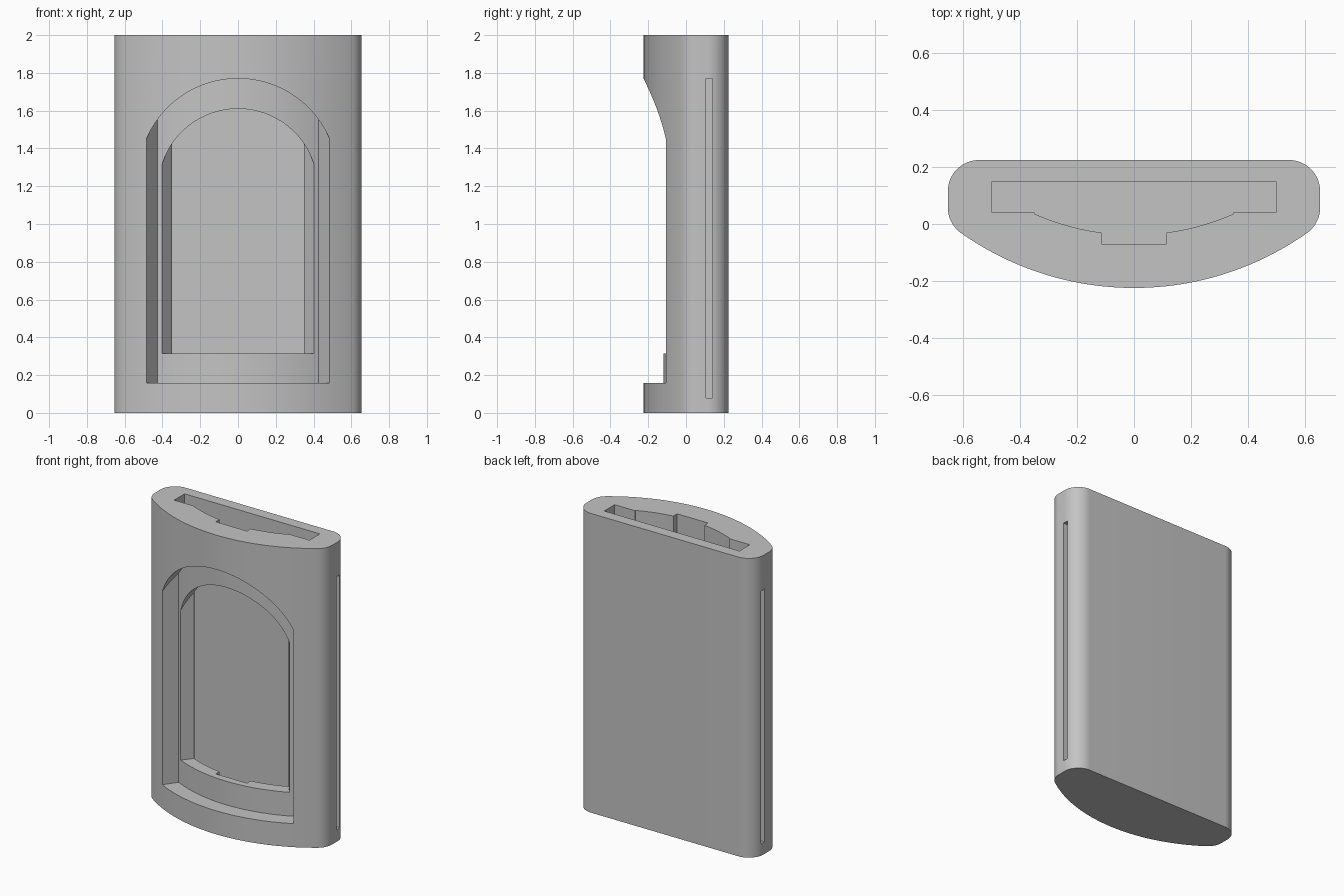
import bpy, bmesh
from math import sin, cos, asin, sqrt, radians, pi

cube = bpy.data.objects.get("Cube")
if cube:
    bpy.data.objects.remove(cube, do_unlink=True)

grey = bpy.data.materials.new("grey plastic")
grey.use_nodes = True
grey.diffuse_color = (0.55, 0.55, 0.55, 1)
grey.node_tree.nodes["Principled BSDF"].inputs["Base Color"].default_value = (0.55, 0.55, 0.55, 1)

CENTRE = 0.83                         # all curved front layers share this centre
OUTER, LEDGE, INNER = 1.055, 0.95, 0.868


def arc(cx, cy, r, a0, a1, n):
    return [(cx + r * cos(a0 + (a1 - a0) * i / n), cy + r * sin(a0 + (a1 - a0) * i / n))
            for i in range(n + 1)]


def front_arc(r, x0, x1, n):
    """Part of a front layer from x0 to x1."""
    return arc(0, CENTRE, r, asin(x0 / r) - pi / 2, asin(x1 / r) - pi / 2, n)


def mirrored(half):
    """Close a right-hand outline with its mirror image."""
    return half + [(-x, y) for x, y in reversed(half) if abs(x) > 1e-6]


def prism(name, outline, low, high, along_y=False):
    bm = bmesh.new()
    place = (lambda u, v, w: (u, w, v)) if along_y else (lambda u, v, w: (u, v, w))
    a = [bm.verts.new(place(u, v, low)) for u, v in outline]
    b = [bm.verts.new(place(u, v, high)) for u, v in outline]
    bm.faces.new(a)
    bm.faces.new(b)
    for i in range(len(a)):
        j = (i + 1) % len(a)
        bm.faces.new((a[i], a[j], b[j], b[i]))
    bmesh.ops.recalc_face_normals(bm, faces=bm.faces)
    mesh = bpy.data.meshes.new(name)
    bm.to_mesh(mesh)
    bm.free()
    mesh.materials.append(grey)
    obj = bpy.data.objects.new(name, mesh)
    bpy.context.collection.objects.link(obj)
    return obj


def combine(target, tool, operation):
    """Apply a boolean and remove the tool."""
    mod = target.modifiers.new("cut", 'BOOLEAN')
    mod.operation, mod.solver, mod.object = operation, 'EXACT', tool
    bpy.context.view_layer.objects.active = target
    bpy.ops.object.modifier_apply(modifier=mod.name)
    bpy.data.objects.remove(tool, do_unlink=True)


def arch(name, half_width, bottom, shoulder, peak):
    """Arched opening, extruded front to back."""
    rise = peak - shoulder
    r = (half_width ** 2 + rise ** 2) / (2 * rise)
    top = arc(0, peak - r, r, asin((shoulder - peak + r) / r), pi / 2, 24)
    top[-1] = (0, peak)
    return prism(name, mirrored([(half_width, bottom)] + top), -0.5, 0.12, True)


# Outer body: shallow curved front, rounded sides, flat back
r = 0.11
side = 0.655 - r
fillet_y = CENTRE - sqrt((OUTER - r) ** 2 - side ** 2)
turn = asin(side / (OUTER - r))
half = front_arc(OUTER, 0, OUTER * sin(turn), 24)
half += arc(side, fillet_y, r, turn - pi / 2, 0, 10)[1:]
half += arc(side, 0.225 - r, r, 0, pi / 2, 16)
body = prism("case_body", mirrored(half), 0, 2)

# Open-topped pocket with a raised centre channel
pocket = [(0.115, -0.07)] + front_arc(INNER, 0.115, 0.35, 10)
pocket += [(0.35, 0.04), (0.5, 0.04), (0.5, 0.15)]
combine(body, prism("pocket", mirrored(pocket), 0.08, 2.2), 'DIFFERENCE')

# Stepped front recess with splayed sides and an arched top
plan = front_arc(LEDGE, 0, 0.425, 20) + [(0.545, -0.19), (0.545, -0.4)]
recess = prism("recess", mirrored(plan), 0, 2)
combine(recess, arch("recess_arch", 0.485, 0.157, 1.45, 1.77), 'INTERSECT')
combine(body, recess, 'DIFFERENCE')

# Window through to the pocket
plan = [(0.345, 0.1), (0.345, 0.042), (0.42, -0.052), (0.42, -0.4)]
window = prism("window", mirrored(plan), 0, 2)
combine(window, arch("window_arch", 0.404, 0.315, 1.31, 1.61), 'INTERSECT')
combine(body, window, 'DIFFERENCE')

# Blind slots down both sides
for s in (1, -1):
    outline = [(s * 0.575, 0.105), (s * 0.7, 0.105), (s * 0.7, 0.14), (s * 0.575, 0.14)]
    combine(body, prism("side_slot", outline, 0.08, 1.77), 'DIFFERENCE')

bpy.ops.object.select_all(action='DESELECT')
body.select_set(True)
bpy.context.view_layer.objects.active = body
bpy.ops.object.shade_smooth_by_angle(angle=radians(20))
